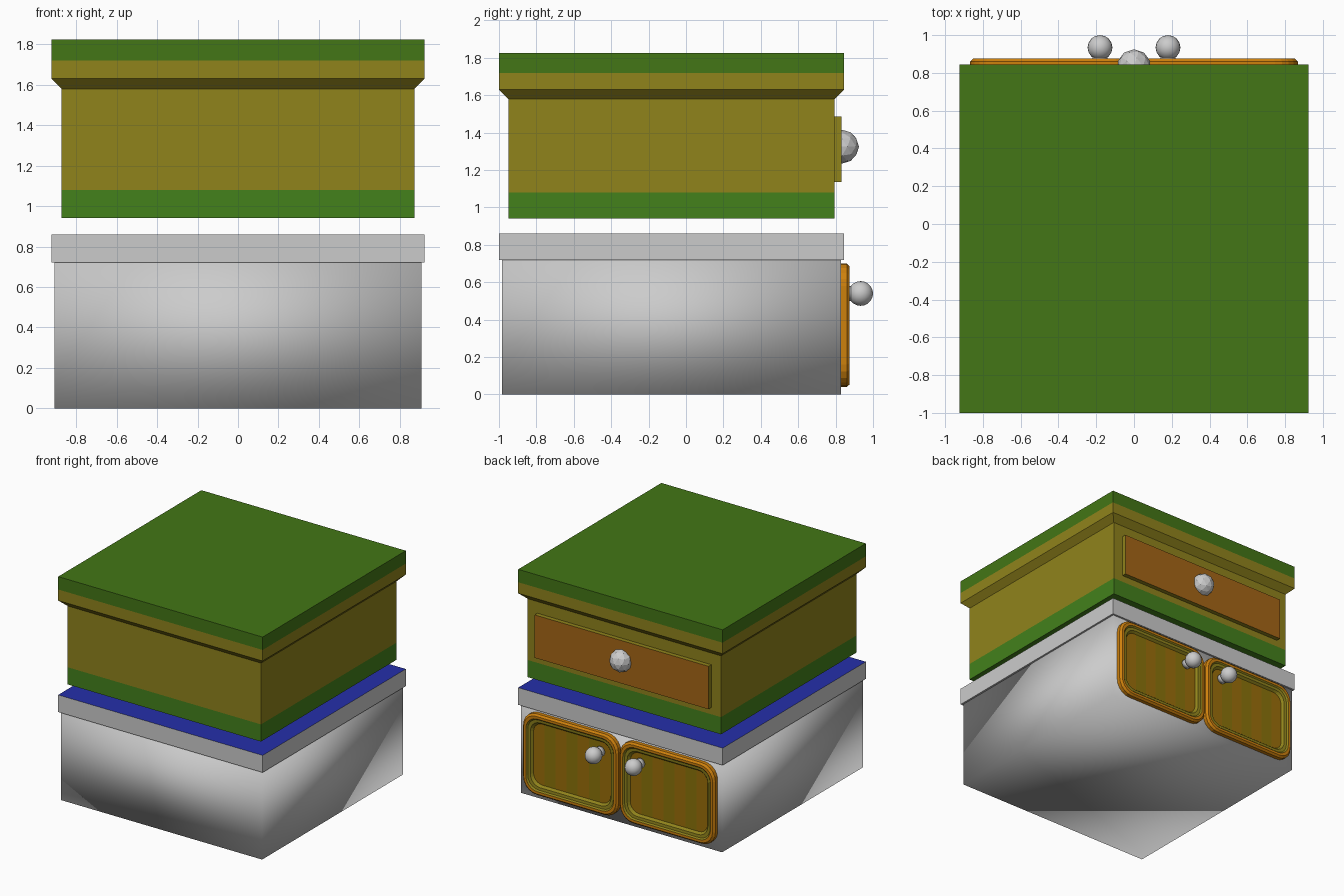
import bpy, bmesh, math
from mathutils import Matrix, Vector

if "Cube" in bpy.data.objects:
    bpy.data.objects.remove(bpy.data.objects["Cube"])

CY = -0.0775  # centre of the square plan


def mat(name, rgb):
    m = bpy.data.materials.new(name)
    m.diffuse_color = [c ** 2.2 for c in rgb] + [1]
    m.use_nodes = True
    m.node_tree.nodes["Principled BSDF"].inputs["Base Color"].default_value = m.diffuse_color
    return m


GREEN = mat("green", (0.27, 0.50, 0.13))
TOP = mat("top_green", (0.27, 0.46, 0.11))
OLIVE = mat("olive", (0.56, 0.51, 0.13))
BROWN = mat("brown", (0.64, 0.40, 0.11))
ORANGE = mat("orange", (0.80, 0.50, 0.08))
PLANK_A = mat("plank_light", (0.60, 0.43, 0.07))
PLANK_B = mat("plank_dark", (0.54, 0.45, 0.07))
BLUE = mat("blue", (0.16, 0.20, 0.66))
GREY = mat("grey", (0.9, 0.9, 0.9))


def finish(name, bm, mats=(), smooth=False):
    bmesh.ops.recalc_face_normals(bm, faces=bm.faces)
    for f in bm.faces:
        f.smooth = smooth
    me = bpy.data.meshes.new(name)
    bm.to_mesh(me)
    bm.free()
    for m in mats:
        me.materials.append(m)
    ob = bpy.data.objects.new(name, me)
    bpy.context.collection.objects.link(ob)
    return ob


def loft(bm, loops, idx):
    """Bridge closed loops of points; idx gives a material per band."""
    rings = [[bm.verts.new(p) for p in lp] for lp in loops]
    n = len(rings[0])
    for a, b, mi in zip(rings, rings[1:], idx):
        for i in range(n):
            j = (i + 1) % n
            bm.faces.new((a[i], a[j], b[j], b[i])).material_index = mi
    return rings


def stack(name, levels, mats, idx, smooth=False):
    """Square storeys (half width, z); idx = bottom, bands..., top."""
    bm = bmesh.new()
    loops = [[(sx * h, CY + sy * h, z) for sx, sy in ((-1, -1), (1, -1), (1, 1), (-1, 1))]
             for h, z in levels]
    rings = loft(bm, loops, idx[1:-1])
    bm.faces.new(rings[0]).material_index = idx[0]
    bm.faces.new(rings[-1]).material_index = idx[-1]
    return finish(name, bm, mats, smooth)


def rounded(cx, cz, hw, hh, r, y, seg=5):
    pts = []
    for k, (sx, sz) in enumerate(((1, 1), (-1, 1), (-1, -1), (1, -1))):
        for i in range(seg + 1):
            a = math.pi / 2 * (k + i / seg)
            pts.append((cx + sx * (hw - r) + r * math.cos(a), y,
                        cz + sz * (hh - r) + r * math.sin(a)))
    return pts


# Lower cabinet, softly shaded, with a flat slab on it
stack("cabinet_body", [(0.907, 0), (0.907, 0.72)], [GREY], [0, 0, 0], True)
stack("cabinet_slab", [(0.9225, 0.72), (0.9225, 0.86)], [GREY, BLUE], [0, 0, 1])

# Upper drawer box: green band, olive body, flared top board
stack("drawer_box", [(0.8725, 0.94), (0.8725, 1.08), (0.8725, 1.58)],
      [GREEN, OLIVE], [0, 0, 1, 1])
stack("top_board", [(0.8725, 1.58), (0.9225, 1.63), (0.9225, 1.72), (0.9225, 1.825)],
      [OLIVE, TOP], [0, 0, 0, 1, 1])

# Drawer front
bm = bmesh.new()
bmesh.ops.create_cube(bm, size=1, matrix=Matrix.LocRotScale(
    Vector((0, 0.8125, 1.31)), None, Vector((1.57, 0.037, 0.35))))
for f in bm.faces:
    f.material_index = 1 if f.calc_center_median().y > 0.825 else 0
finish("drawer_front", bm, [OLIVE, BROWN])

# Faceted drawer knob
bm = bmesh.new()
bmesh.ops.create_icosphere(bm, subdivisions=2, radius=0.09,
                           matrix=Matrix.Translation((0, 0.835, 1.325)))
finish("drawer_knob", bm, [GREY])

# Pair of rounded doors with sunken plank panels and knobs
for side, s in (("right", 1), ("left", -1)):
    cx, cz, hw, hh, r = s * 0.437, 0.37, 0.43, 0.33, 0.12
    profile = [(0, 0.828), (0, 0.86), (0.014, 0.875), (0.034, 0.875),
               (0.044, 0.864), (0.066, 0.862), (0.082, 0.842)]
    bm = bmesh.new()
    loft(bm, [rounded(cx, cz, hw - d, hh - d, r - d * 0.5, y) for d, y in profile],
         [0, 0, 0, 1, 1, 1])
    door = finish(side + "_door_frame", bm, [ORANGE, OLIVE])

    bm = bmesh.new()
    w = hw - 0.08
    f = bm.faces.new([bm.verts.new(p) for p in
                      rounded(cx, cz, w, hh - 0.08, r - 0.04, 0.843)])
    f.normal_update()
    if f.normal.y < 0:
        f.normal_flip()
    step = 2 * w / 7
    for i in range(1, 7):
        bmesh.ops.bisect_plane(bm, geom=bm.verts[:] + bm.edges[:] + bm.faces[:],
                               plane_co=(cx - w + i * step, 0, 0), plane_no=(1, 0, 0))
    for f in bm.faces:
        f.material_index = int((f.calc_center_median().x - cx + w) / step) % 2
    me = bpy.data.meshes.new(side + "_door_panel")
    bm.to_mesh(me)
    bm.free()
    me.materials.append(PLANK_A)
    me.materials.append(PLANK_B)
    bpy.context.collection.objects.link(bpy.data.objects.new(me.name, me))

    # Ball knob on a short stem
    bm = bmesh.new()
    bmesh.ops.create_uvsphere(bm, u_segments=16, v_segments=10, radius=0.066,
                              matrix=Matrix.Translation((s * 0.18, 0.934, 0.54)))
    bmesh.ops.create_cone(bm, cap_ends=True, segments=12, radius1=0.04, radius2=0.04,
                          depth=0.05, matrix=Matrix.Translation((s * 0.18, 0.865, 0.54))
                          @ Matrix.Rotation(math.pi / 2, 4, 'X'))
    finish(side + "_door_knob", bm, [GREY], True)
